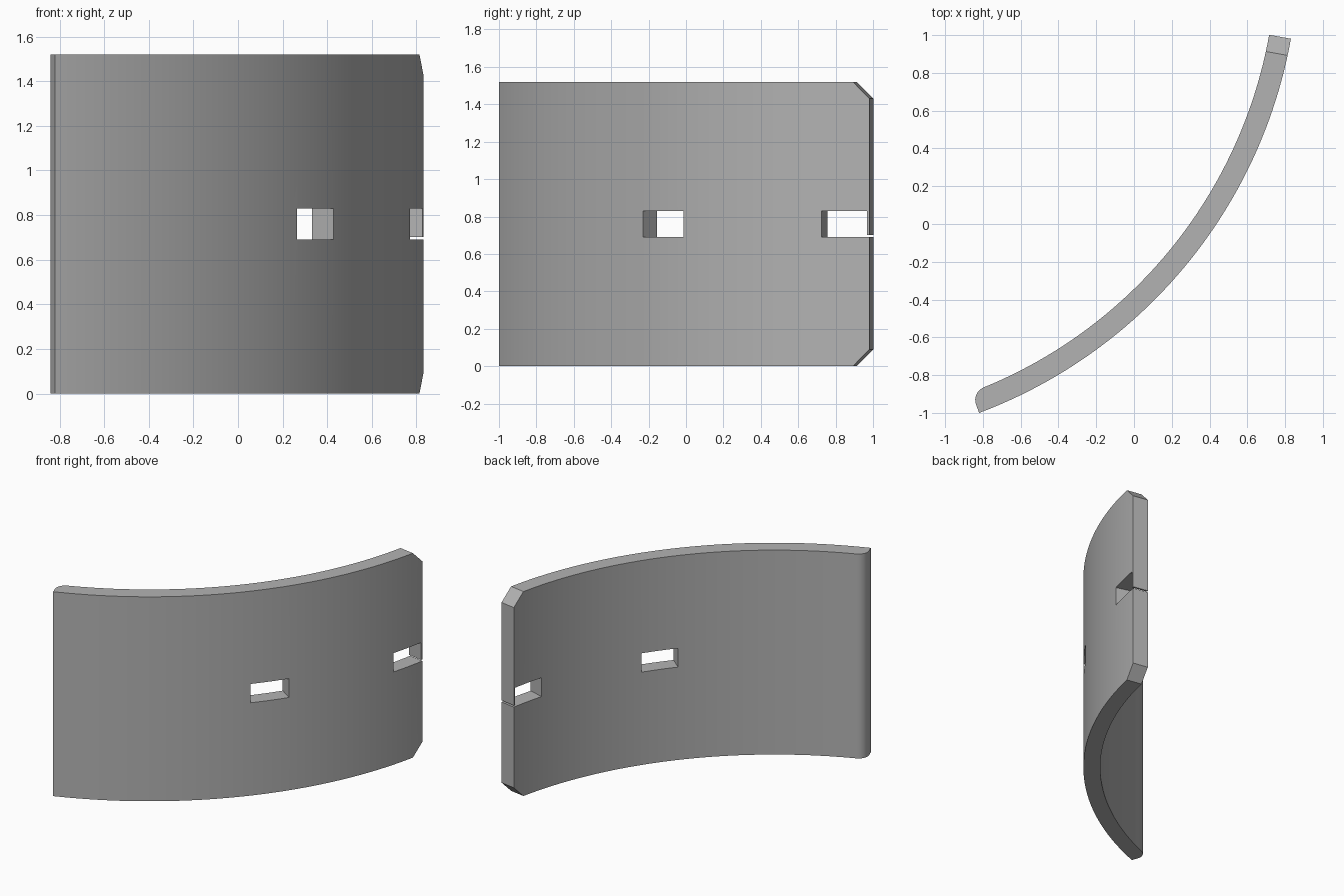
import bpy, bmesh
from math import sin, cos, radians, pi
from mathutils import Vector

cube = bpy.data.objects.get("Cube")
if cube:
    bpy.data.objects.remove(cube, do_unlink=True)

CENTRE = Vector((-1.738, 1.443, 0))
OUTER, INNER = 2.61, 2.493
START, END = -69.4, -10.2
HEIGHT, CHAMFER, ROUND = 1.52, 0.09, 0.07


def polar(radius, degrees):
    a = radians(degrees)
    return CENTRE + Vector((radius * cos(a), radius * sin(a), 0))


def arc(radius, a0, a1, steps):
    return [polar(radius, a0 + (a1 - a0) * i / steps) for i in range(steps + 1)]


def prism(points, z0, z1):
    """Extrude a flat outline between two heights."""
    bm = bmesh.new()
    face = bm.faces.new([bm.verts.new((p.x, p.y, z0)) for p in points])
    top = bmesh.ops.extrude_face_region(bm, geom=[face])["geom"]
    bmesh.ops.translate(bm, vec=(0, 0, z1 - z0),
                        verts=[v for v in top if isinstance(v, bmesh.types.BMVert)])
    bmesh.ops.recalc_face_normals(bm, faces=bm.faces)
    return bm


def make_object(name, bm):
    mesh = bpy.data.meshes.new(name)
    bm.to_mesh(mesh)
    bm.free()
    obj = bpy.data.objects.new(name, mesh)
    bpy.context.collection.objects.link(obj)
    return obj


# Curved panel outline, with the inner corner of the left end rounded
radial = (polar(1, START) - CENTRE).normalized()
along = Vector((-radial.y, radial.x, 0))
pivot = polar(INNER + ROUND, START) + along * ROUND
corner = [pivot - ROUND * (radial * cos(t) + along * sin(t))
          for t in (i * pi / 16 for i in range(1, 9))]
inner_start = START + ROUND / INNER * 180 / pi
outline = arc(OUTER, START, END, 48) + arc(INNER, END, inner_start, 48) + corner
bm = prism(outline, 0, HEIGHT)

# Chamfers at the top and bottom of the right end
tangent = Vector((-sin(radians(END)), cos(radians(END)), 0))
edge = polar(INNER, END) - tangent * CHAMFER
for z, up in ((HEIGHT, 1), (0, -1)):
    bmesh.ops.bisect_plane(bm, geom=bm.verts[:] + bm.edges[:] + bm.faces[:], dist=1e-5,
                           plane_co=edge + Vector((0, 0, z)),
                           plane_no=tangent + Vector((0, 0, up)), clear_outer=True)
    bmesh.ops.holes_fill(bm, edges=[e for e in bm.edges if e.is_boundary], sides=0)
bmesh.ops.recalc_face_normals(bm, faces=bm.faces)
panel = make_object("curved_panel", bm)

# Two through slots and the thin slit that opens the end one
cuts = [("middle_slot", -39.9, -33.9, 0.69, 0.83),
        ("end_slot", -16.0, -10.5, 0.69, 0.83),
        ("end_slit", -10.8, -9.5, 0.69, 0.702)]
for name, a0, a1, z0, z1 in cuts:
    shape = [polar(INNER - 0.1, a0), polar(OUTER + 0.1, a0),
             polar(OUTER + 0.1, a1), polar(INNER - 0.1, a1)]
    cutter = make_object(name + "_cutter", prism(shape, z0, z1))
    cutter.hide_render = True
    mod = panel.modifiers.new(name, "BOOLEAN")
    mod.operation, mod.solver, mod.object = "DIFFERENCE", "EXACT", cutter
    bpy.context.view_layer.objects.active = panel
    bpy.ops.object.modifier_apply(modifier=name)
    bpy.data.objects.remove(cutter, do_unlink=True)

# Plain grey finish, smooth along the curve
grey = bpy.data.materials.new("plain_grey")
grey.use_nodes = True
colour = (0.45, 0.45, 0.45, 1)
grey.diffuse_color = colour
grey.node_tree.nodes["Principled BSDF"].inputs["Base Color"].default_value = colour
panel.data.materials.clear()
panel.data.materials.append(grey)
bpy.ops.object.select_all(action="DESELECT")
panel.select_set(True)
bpy.context.view_layer.objects.active = panel
bpy.ops.object.shade_smooth_by_angle(angle=radians(30))
